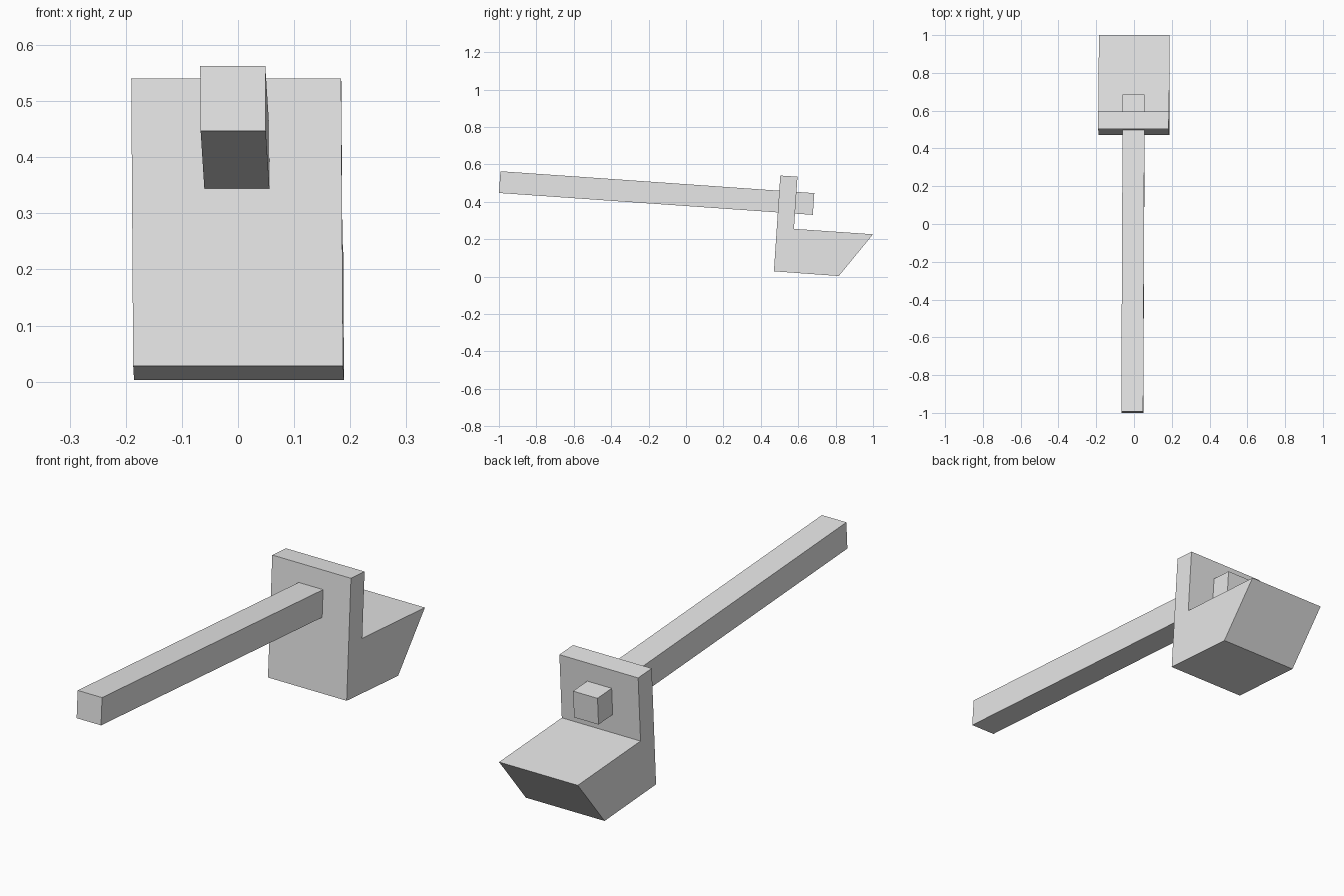
import bpy
import bmesh

cube = bpy.data.objects.get("Cube")
if cube:
    bpy.data.objects.remove(cube, do_unlink=True)

# Single plain grey
GREY = (0.8, 0.8, 0.8, 1.0)
grey = bpy.data.materials.new("plain grey")
grey.use_nodes = True
grey.diffuse_color = GREY
grey.node_tree.nodes["Principled BSDF"].inputs["Base Color"].default_value = GREY


def lean(x, y, z):
    """Slight yaw and roll shared by the whole tool."""
    return (x + 0.004 * (y - 0.5) - 0.007 * z + 0.0005, y, z)


def extrude_profile(name, profile, half_width):
    """Solid with a (y, z) outline, extruded across x."""
    bm = bmesh.new()
    face = bm.faces.new([bm.verts.new((-half_width, y, z)) for y, z in profile])
    result = bmesh.ops.extrude_face_region(bm, geom=[face])
    moved = [v for v in result["geom"] if isinstance(v, bmesh.types.BMVert)]
    bmesh.ops.translate(bm, verts=moved, vec=(2 * half_width, 0, 0))
    for v in bm.verts:
        v.co = lean(*v.co)
    bmesh.ops.recalc_face_normals(bm, faces=bm.faces)
    mesh = bpy.data.meshes.new(name)
    bm.to_mesh(mesh)
    bm.free()
    mesh.materials.append(grey)
    obj = bpy.data.objects.new(name, mesh)
    bpy.context.collection.objects.link(obj)
    return obj


# Head: upright plate with a wedge-ended block behind its foot
extrude_profile("head", [(0.504, 0.54), (0.596, 0.534), (0.577, 0.255),
                         (1.0, 0.226), (0.817, 0.003), (0.47, 0.028)], 0.187)

# Handle: long square bar passing through the plate
extrude_profile("handle", [(-0.992, 0.563), (0.686, 0.446),
                           (0.678, 0.33), (-1.0, 0.447)], 0.058)
